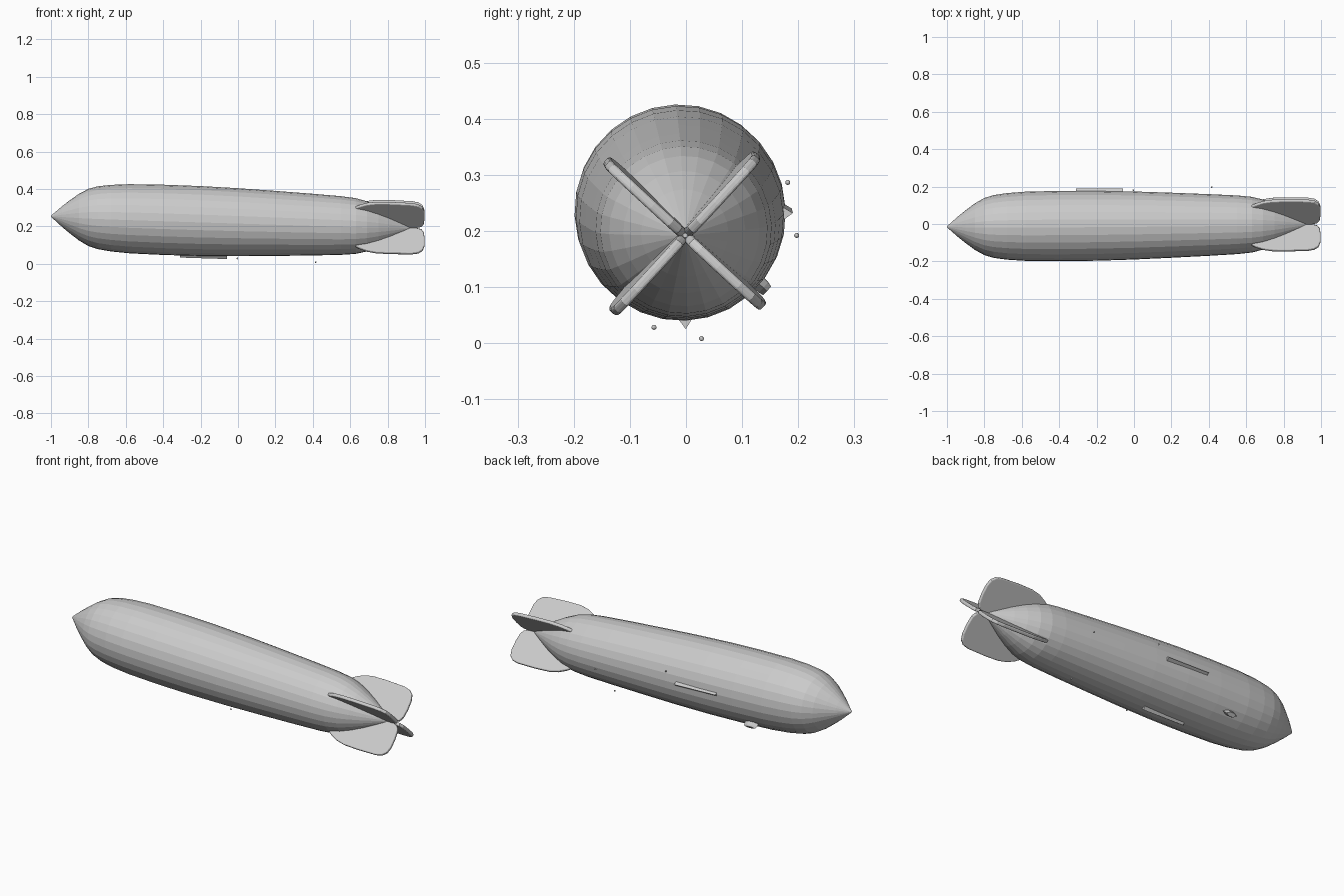
import bpy, bmesh, math
from mathutils import Vector

cube = bpy.data.objects.get("Cube")
if cube:
    bpy.data.objects.remove(cube, do_unlink=True)

grey = bpy.data.materials.new("light_grey")
grey.use_nodes = True
grey.diffuse_color = (0.6, 0.6, 0.6, 1)
grey.node_tree.nodes["Principled BSDF"].inputs["Base Color"].default_value = (0.6, 0.6, 0.6, 1)

ROLL = 2.3
SIDES = 28


def place(x, radius, degrees, side=0.0):
    """Point around the slightly tilted ship axis; side is a tangential offset."""
    a = math.radians(degrees + ROLL)
    cy, cz = -0.008 + 0.007 * x, 0.222 - 0.032 * x
    return Vector((x, cy + radius * math.cos(a) - side * math.sin(a),
                   cz + radius * math.sin(a) + side * math.cos(a)))


def finish(name, bm):
    bmesh.ops.recalc_face_normals(bm, faces=bm.faces)
    mesh = bpy.data.meshes.new(name)
    bm.to_mesh(mesh)
    bm.free()
    mesh.materials.append(grey)
    obj = bpy.data.objects.new(name, mesh)
    bpy.context.collection.objects.link(obj)
    return obj


def loft(name, rings):
    """Skin a list of equal-length point rings and cap both ends."""
    bm = bmesh.new()
    loops = [[bm.verts.new(p) for p in ring] for ring in rings]
    count = len(loops[0])
    for a, b in zip(loops, loops[1:]):
        for i in range(count):
            j = (i + 1) % count
            bm.faces.new((a[i], a[j], b[j], b[i]))
    bm.faces.new(loops[0])
    bm.faces.new(loops[-1])
    return finish(name, bm)


# Hull: profile of station and radius, nose to tail
profile = [(-1, .003), (-.975, .025), (-.94, .056), (-.9, .088), (-.85, .125),
           (-.8, .153), (-.75, .168), (-.68, .178), (-.58, .185), (-.4, .188),
           (-.2, .187), (0, .182), (.2, .174), (.4, .165), (.55, .157),
           (.63, .149), (.69, .134), (.75, .109), (.81, .078), (.87, .043),
           (.91, .019), (.935, .004)]
loft("hull", [[place(x, r, 360 * i / SIDES) for i in range(SIDES)] for x, r in profile])

# Four tail fins with rounded edges
fin_outline = [(.62, .142), (.65, .162), (.69, .18), (.74, .19), (.82, .192),
               (.93, .189), (.965, .181), (.987, .162), (.997, .13), (.998, .08),
               (.993, .035), (.98, .014), (.95, .004), (.8, .004), (.68, .09)]
for name, angle in (("upper_back_fin", 45), ("upper_front_fin", 135),
                    ("lower_front_fin", 225), ("lower_back_fin", 315)):
    fin = loft(name, [[place(x, r, angle, s) for x, r in fin_outline] for s in (-.009, .009)])
    bevel = fin.modifiers.new("rounded_edge", "BEVEL")
    bevel.width = .006
    bevel.segments = 3
    bevel.limit_method = "ANGLE"
    bevel.angle_limit = math.radians(60)

# Long wedge-shaped walkways on either side of the keel
for name, angle in (("back_walkway", 0), ("bottom_walkway", -90)):
    loft(name, [[place(x, .178, angle, -.014), place(x, tip, angle), place(x, .178, angle, .014)]
                for x, tip in ((-.31, .199), (-.06, .199))])

# Control gondola on the keel line: pointed plan, narrower towards its floor
plan = [(-.04, 0), (-.015, -.013), (.015, -.013), (.04, 0), (.015, .013), (-.015, .013)]
loft("gondola", [[place(-.49 + x * k, r, -45, s * k) for x, s in plan]
                 for r, k in ((.178, 1), (.203, .95), (.212, .8))])

# Small engine pods hanging beside the hull, mirrored about the keel line
for x, radius, spread in ((-.003, .2, 61.5), (.415, .203, 38)):
    for sign in (-1, 1):
        bm = bmesh.new()
        bmesh.ops.create_uvsphere(bm, u_segments=10, v_segments=6, radius=.0045)
        bmesh.ops.translate(bm, verts=bm.verts, vec=place(x, radius, -45 + sign * spread))
        finish("engine_pod", bm)
